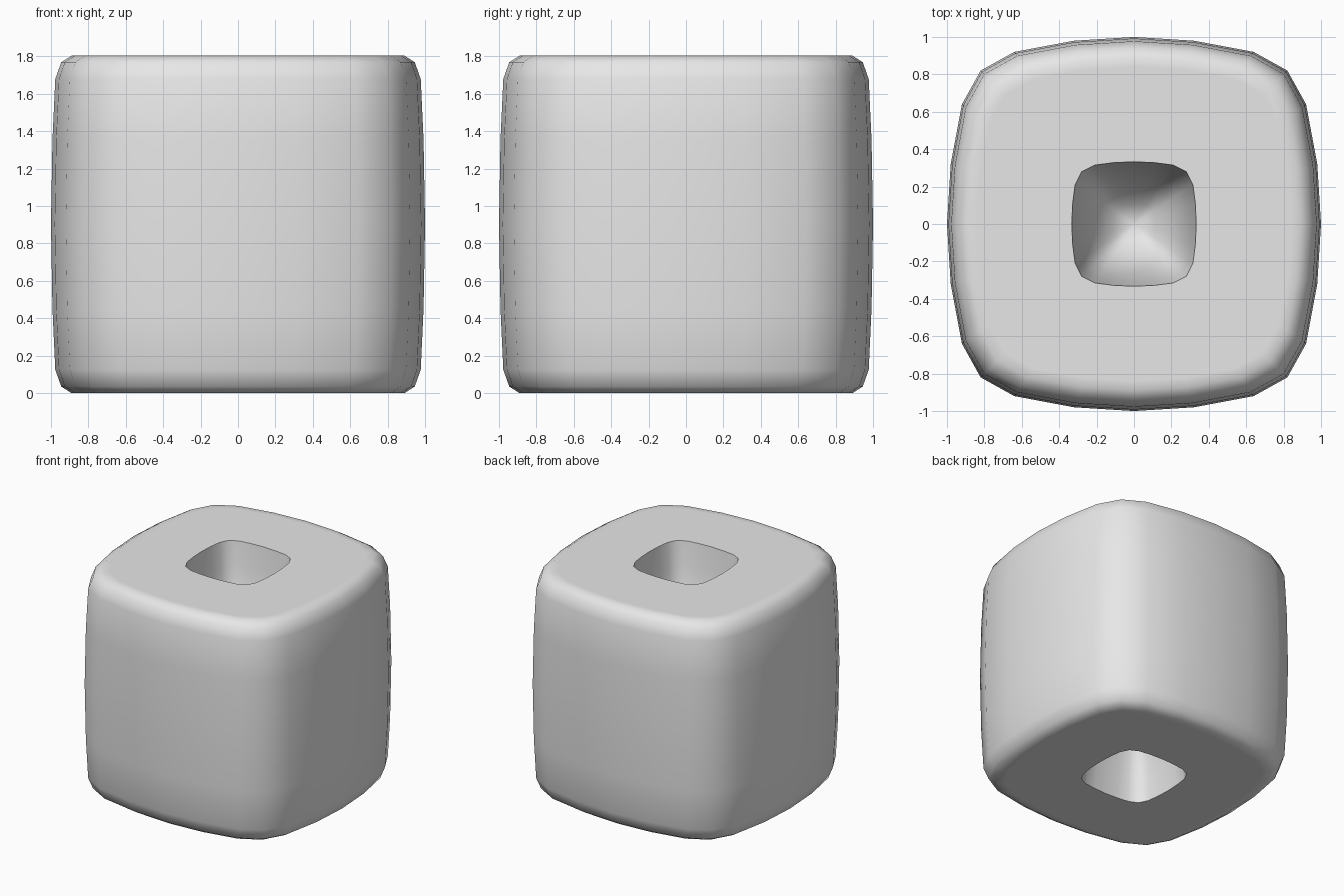
import bpy, bmesh
from math import radians

cube = bpy.data.objects.get("Cube")
if cube:
    bpy.data.objects.remove(cube)

HALF = 0.902  # half of the block height

# One eighth of each rounded-square outline, from mid-side to corner
OUTER = [(1.0, 0.0), (0.98, 0.32), (0.92, 0.64), (0.82, 0.82)]
HOLE = [(0.333, 0.0), (0.328, 0.11), (0.315, 0.21), (0.28, 0.28)]


def outline(eighth):
    """Complete a sixteen-sided rounded square by reflection and rotation."""
    quarter = eighth + [(y, x) for x, y in eighth[-2:0:-1]]
    points = []
    for _ in range(4):
        points += quarter
        quarter = [(-y, x) for x, y in quarter]
    return points


# Upper half as (outline, scale, height above the middle), pit floor to waist
upper = [(HOLE, s, HALF - depth) for s, depth in
         [(0.32, 0.70), (0.62, 0.58), (0.82, 0.40), (0.93, 0.2), (1, 0)]]
upper += [(OUTER, s, HALF - drop) for s, drop in
          [(0.84, 0), (0.89, 0), (0.945, 0.035), (0.977, 0.125), (0.992, 0.45)]]
waist = [(OUTER, 1.0, 0.0)]
lower = [(shape, s, -z) for shape, s, z in reversed(upper)]

# Block skin: bridge the rings and close both pits with a fan
bm = bmesh.new()
rings = [[bm.verts.new((x * s, y * s, HALF + z)) for x, y in outline(shape)]
         for shape, s, z in upper + waist + lower]
for a, b in zip(rings, rings[1:]):
    for i in range(len(a)):
        bm.faces.new((a[i - 1], b[i - 1], b[i], a[i]))
for ring, z in ((rings[0], HALF - 0.75), (rings[-1], 0.75 - HALF)):
    tip = bm.verts.new((0, 0, HALF + z))
    for i in range(len(ring)):
        bm.faces.new((tip, ring[i - 1], ring[i]))
bmesh.ops.recalc_face_normals(bm, faces=bm.faces)

mesh = bpy.data.meshes.new("rounded_block")
bm.to_mesh(mesh)
bm.free()
block = bpy.data.objects.new("rounded_block", mesh)
bpy.context.collection.objects.link(block)

# Plain grey material
grey = bpy.data.materials.new("light_grey")
grey.use_nodes = True
colour = (0.8, 0.8, 0.8, 1)
grey.diffuse_color = colour
grey.node_tree.nodes["Principled BSDF"].inputs["Base Color"].default_value = colour
mesh.materials.append(grey)

# Smooth surface with crisp hole rims
bpy.ops.object.select_all(action="DESELECT")
block.select_set(True)
bpy.context.view_layer.objects.active = block
bpy.ops.object.shade_smooth_by_angle(angle=radians(60))
